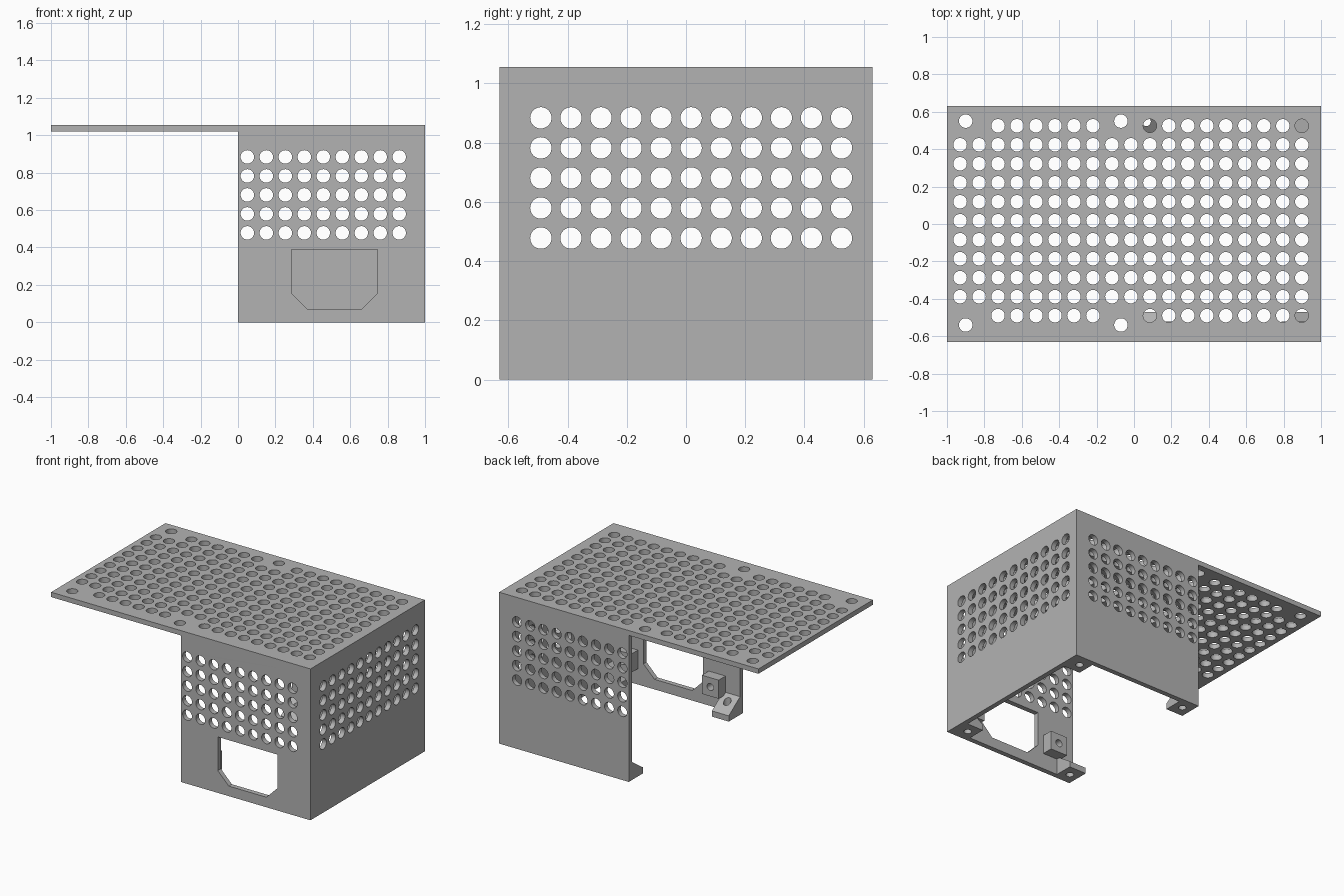
import bpy, bmesh, math
from mathutils import Matrix, Vector

if "Cube" in bpy.data.objects:
    bpy.data.objects.remove(bpy.data.objects["Cube"], do_unlink=True)

T = 0.034            # sheet thickness
H, D = 1.055, 0.63   # height, half depth
PITCH, R = 0.1015, 0.036

grey = bpy.data.materials.new("plain grey")
grey.use_nodes = True
grey.diffuse_color = (0.45, 0.45, 0.45, 1)
grey.node_tree.nodes["Principled BSDF"].inputs["Base Color"].default_value = (0.45, 0.45, 0.45, 1)


def add_object(name, data):
    ob = bpy.data.objects.new(name, data)
    bpy.context.collection.objects.link(ob)
    return ob


def finish(ob):
    ob.data.materials.clear()
    ob.data.materials.append(grey)
    bpy.ops.object.select_all(action='DESELECT')
    ob.select_set(True)
    bpy.context.view_layer.objects.active = ob
    bpy.ops.object.shade_smooth_by_angle(angle=math.radians(30))


def evaluated_mesh(ob):
    bpy.context.view_layer.update()
    return bpy.data.meshes.new_from_object(ob.evaluated_get(bpy.context.evaluated_depsgraph_get()))


def rect(u0, u1, v0, v1):
    return [(u0, v0), (u1, v0), (u1, v1), (u0, v1)]


def circle(c, r=R, n=32):
    return [(c[0] + r * math.cos(2 * math.pi * i / n),
             c[1] + r * math.sin(2 * math.pi * i / n)) for i in range(n)]


def sheet(name, outline, holes, matrix):
    """Flat panel with cut-outs, T thick, centred on its local plane."""
    cu = bpy.data.curves.new(name, 'CURVE')
    cu.dimensions, cu.fill_mode, cu.extrude = '2D', 'BOTH', T / 2
    for loop in [outline] + holes:
        sp = cu.splines.new('POLY')
        sp.points.add(len(loop) - 1)
        for p, (u, v) in zip(sp.points, loop):
            p.co = (u, v, 0, 1)
        sp.use_cyclic_u = True
    tmp = add_object(name + "_outline", cu)
    me = evaluated_mesh(tmp)
    bpy.data.objects.remove(tmp, do_unlink=True)
    bm = bmesh.new()
    bm.from_mesh(me)
    bmesh.ops.remove_doubles(bm, verts=bm.verts, dist=1e-5)
    bm.transform(matrix)
    bmesh.ops.recalc_face_normals(bm, faces=bm.faces)
    bm.to_mesh(me)
    bm.free()
    finish(add_object(name, me))


def prism(name, profile, origin, along, width_dir, width, hole_at, hole_dir, hole_len):
    """Extruded (depth, height) profile with one round screw hole."""
    o, a, w = Vector(origin), Vector(along), Vector(width_dir)
    bm = bmesh.new()
    face = bm.faces.new([bm.verts.new(o + a * d + Vector((0, 0, z))) for d, z in profile])
    ext = bmesh.ops.extrude_face_region(bm, geom=[face])
    bmesh.ops.translate(bm, vec=w * width,
                        verts=[e for e in ext["geom"] if isinstance(e, bmesh.types.BMVert)])
    bmesh.ops.recalc_face_normals(bm, faces=bm.faces)
    me = bpy.data.meshes.new(name)
    bm.to_mesh(me)
    bm.free()
    ob = add_object(name, me)
    # screw hole cutter
    bm = bmesh.new()
    turn = Vector((0, 0, 1)).rotation_difference(Vector(hole_dir)).to_matrix().to_4x4()
    bmesh.ops.create_cone(bm, cap_ends=True, segments=24, radius1=0.025, radius2=0.025,
                          depth=2 * hole_len, matrix=Matrix.Translation(hole_at) @ turn)
    cm = bpy.data.meshes.new(name + "_cutter")
    bm.to_mesh(cm)
    bm.free()
    cutter = add_object(name + "_cutter", cm)
    cutter.hide_render = True
    mod = ob.modifiers.new("screw_hole", 'BOOLEAN')
    mod.operation, mod.solver, mod.object = 'DIFFERENCE', 'EXACT', cutter
    ob.data = evaluated_mesh(ob)
    ob.modifiers.clear()
    bpy.data.objects.remove(cutter, do_unlink=True)
    finish(ob)


# Top plate: hole grid, with corner screw holes replacing pairs of vents
ys = [-0.49 + PITCH * j for j in range(11)]
vents = [circle((-0.93 + PITCH * i, y)) for i in range(19) for j, y in enumerate(ys)
         if not (j in (0, 10) and i in (0, 1, 8, 9))]
vents += [circle((x, y)) for x in (-0.9, -0.07) for y in (-0.54, 0.55)]
sheet("top_plate", rect(-1, 1, -D, D), vents, Matrix.Translation((0, 0, H - T / 2)))

# Walls: local u, v become x or y, and z
zs = [0.478 + PITCH * k for k in range(5)]
stand_x = Matrix.Rotation(math.pi / 2, 4, 'X')
stand_y = Matrix.Rotation(math.pi / 2, 4, 'Z') @ stand_x
wall_vents = [circle((0.05 + PITCH * i, z)) for i in range(9) for z in zs]
socket = [(0.285, 0.39), (0.285, 0.155), (0.37, 0.07), (0.66, 0.07), (0.745, 0.155), (0.745, 0.39)]
wall = rect(0, 1 - T, 0, H - T)
sheet("front_wall", wall, wall_vents + [socket], Matrix.Translation((0, -D + T / 2, 0)) @ stand_x)
sheet("back_wall", wall, wall_vents, Matrix.Translation((0, D - T / 2, 0)) @ stand_x)
sheet("side_wall", rect(-D, D, 0, H - T), [circle((y, z)) for y in ys for z in zs],
      Matrix.Translation((1 - T / 2, 0, 0)) @ stand_y)

# Sloped screw tabs at the four bottom corners
wedge = [(0, 0), (0.125, 0), (0.125, 0.04), (0, 0.126)]
for side, s in (("front", -1), ("back", 1)):
    inner = s * (D - T)
    prism(side + "_open_end_tab", wedge, (0, inner, 0), (0, -s, 0), (1, 0, 0), 0.13,
          (0.065, s * 0.548, 0), (0, 0, 1), 0.3)
    prism(side + "_corner_tab", wedge, (1 - T, inner, 0), (-1, 0, 0), (0, -s, 0), 0.125,
          (0.903, s * 0.545, 0), (0, 0, 1), 0.045)

# Screw blocks either side of the socket opening
block = [(0, 0.11), (0.076, 0.11), (0.076, 0.24), (0, 0.24)]
for name, x in (("open_end_screw_block", 0.177), ("corner_screw_block", 0.853)):
    prism(name, block, (x - 0.065, -D + T, 0), (0, 1, 0), (1, 0, 0), 0.13,
          (x, -D + T + 0.076, 0.175), (0, 1, 0), 0.065)
